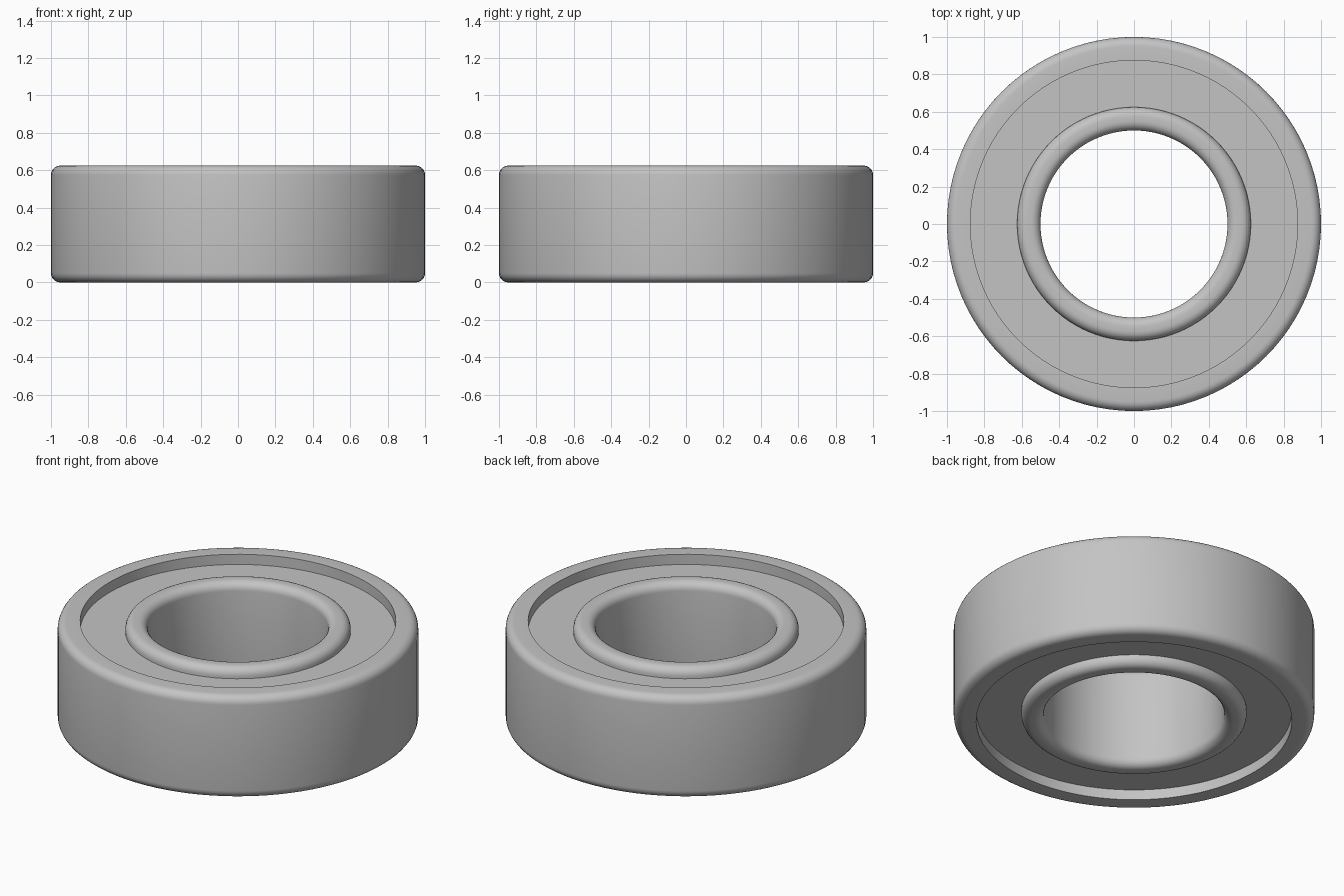
import bpy
import bmesh
import math

cube = bpy.data.objects.get("Cube")
if cube:
    bpy.data.objects.remove(cube, do_unlink=True)

HEIGHT = 0.625
RECESS = 0.0625
FILLET = 0.05
SEGMENTS = 96

steel = bpy.data.materials.new("grey steel")
steel.use_nodes = True
grey = (0.55, 0.55, 0.55, 1)
steel.diffuse_color = grey
steel.node_tree.nodes["Principled BSDF"].inputs["Base Color"].default_value = grey


def arc(r, z, start):
    """Quarter-circle fillet around (r, z), counter-clockwise from start degrees."""
    return [(r + FILLET * math.cos(math.radians(start + 15 * i)),
             z + FILLET * math.sin(math.radians(start + 15 * i))) for i in range(7)]


def lathe(name, profile):
    """Revolve a closed (radius, height) profile about the z axis."""
    bm = bmesh.new()
    verts = [bm.verts.new((r, 0, z)) for r, z in profile]
    edges = [bm.edges.new((v, verts[i - 1])) for i, v in enumerate(verts)]
    bmesh.ops.spin(bm, geom=verts + edges, cent=(0, 0, 0), axis=(0, 0, 1),
                   angle=math.tau, steps=SEGMENTS, use_duplicate=False)
    bmesh.ops.remove_doubles(bm, verts=bm.verts[:], dist=0.0001)
    bmesh.ops.recalc_face_normals(bm, faces=bm.faces[:])
    mesh = bpy.data.meshes.new(name)
    bm.to_mesh(mesh)
    bm.free()
    mesh.materials.append(steel)
    obj = bpy.data.objects.new(name, mesh)
    bpy.context.collection.objects.link(obj)
    bpy.ops.object.select_all(action="DESELECT")
    obj.select_set(True)
    bpy.context.view_layer.objects.active = obj
    bpy.ops.object.shade_smooth_by_angle(angle=math.radians(30))
    return obj


low, high = FILLET, HEIGHT - FILLET

# Outer ring, rounded on its outside edges only
lathe("outer_ring", [(0.875, 0)] + arc(1 - FILLET, low, -90)
      + arc(1 - FILLET, high, 0) + [(0.875, HEIGHT)])

# Inner ring, rounded on all four edges
lathe("inner_ring", arc(0.625 - FILLET, low, -90) + arc(0.625 - FILLET, high, 0)
      + arc(0.5 + FILLET, high, 90) + arc(0.5 + FILLET, low, 180))

# Recessed flat shields between the rings
for name, z in (("bottom_shield", RECESS), ("top_shield", HEIGHT - RECESS - 0.04)):
    lathe(name, [(0.62, z), (0.88, z), (0.88, z + 0.04), (0.62, z + 0.04)])
